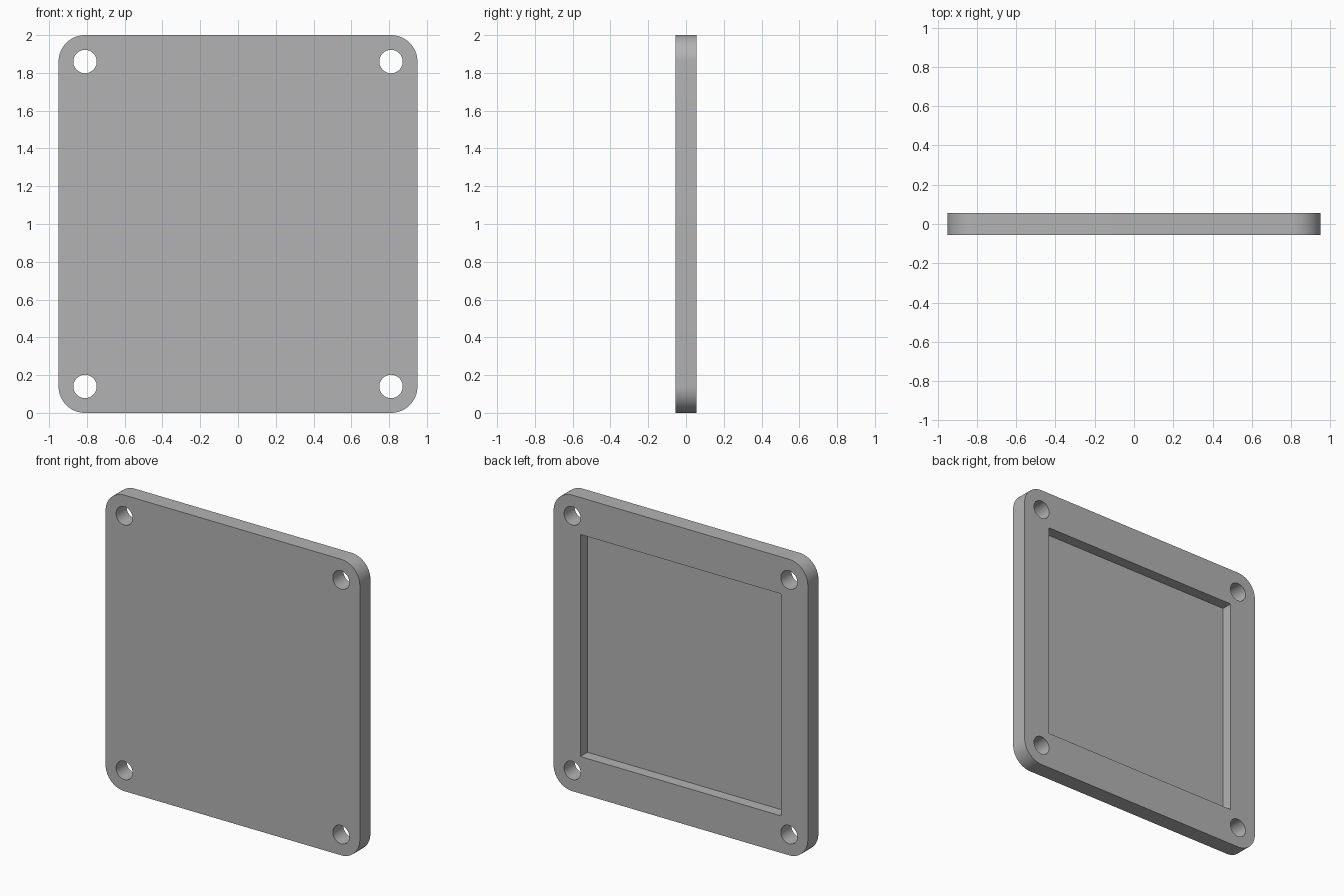
import bpy
import bmesh
from math import sin, cos, pi, radians
from mathutils import Matrix

cube = bpy.data.objects.get("Cube")
if cube:
    bpy.data.objects.remove(cube, do_unlink=True)

WIDTH, HEIGHT, THICK = 1.9, 2.0, 0.113
CORNER = 0.14            # corner radius, concentric with the screw holes
HOLE = 0.062
RECESS, DEPTH = 1.5, 0.075
HX, HZ = WIDTH / 2 - CORNER, HEIGHT / 2 - CORNER

grey = bpy.data.materials.new("plain grey")
grey.use_nodes = True
colour = (0.45, 0.45, 0.45, 1)
grey.diffuse_color = colour
grey.node_tree.nodes["Principled BSDF"].inputs["Base Color"].default_value = colour


def make_object(name, bm):
    bmesh.ops.recalc_face_normals(bm, faces=bm.faces)
    mesh = bpy.data.meshes.new(name)
    bm.to_mesh(mesh)
    bm.free()
    mesh.materials.append(grey)
    obj = bpy.data.objects.new(name, mesh)
    bpy.context.collection.objects.link(obj)
    return obj


# Rounded plate standing upright
bm = bmesh.new()
steps = 16
outline = []
for i, (sx, sz) in enumerate([(1, 1), (-1, 1), (-1, -1), (1, -1)]):
    for k in range(steps + 1):
        a = (i + k / steps) * pi / 2
        outline.append(bm.verts.new((sx * HX + CORNER * cos(a), -THICK / 2,
                                     1 + sz * HZ + CORNER * sin(a))))
front = bm.faces.new(outline)
back = bmesh.ops.extrude_face_region(bm, geom=[front])["geom"]
bmesh.ops.translate(bm, vec=(0, THICK, 0),
                    verts=[v for v in back if isinstance(v, bmesh.types.BMVert)])
plate = make_object("cover_plate", bm)

# Cutter for the four screw holes
bm = bmesh.new()
for sx in (-1, 1):
    for sz in (-1, 1):
        place = Matrix.Translation((sx * HX, 0, 1 + sz * HZ)) @ Matrix.Rotation(pi / 2, 4, 'X')
        bmesh.ops.create_cone(bm, cap_ends=True, segments=48, radius1=HOLE,
                              radius2=HOLE, depth=0.5, matrix=place)
holes = make_object("hole_cutter", bm)

# Cutter for the square recess in the back
bm = bmesh.new()
bmesh.ops.create_cube(bm, size=1, matrix=Matrix.Translation((0, THICK / 2, 1))
                      @ Matrix.Diagonal((RECESS, 2 * DEPTH, RECESS, 1)))
recess = make_object("recess_cutter", bm)

# Cut, then keep the rims sharp while the round walls shade smooth
bpy.ops.object.select_all(action='DESELECT')
plate.select_set(True)
bpy.context.view_layer.objects.active = plate
for cutter in (holes, recess):
    mod = plate.modifiers.new(cutter.name, 'BOOLEAN')
    mod.operation = 'DIFFERENCE'
    mod.solver = 'EXACT'
    mod.object = cutter
    bpy.ops.object.modifier_apply(modifier=mod.name)
    bpy.data.objects.remove(cutter, do_unlink=True)
bpy.ops.object.shade_smooth_by_angle(angle=radians(30))
